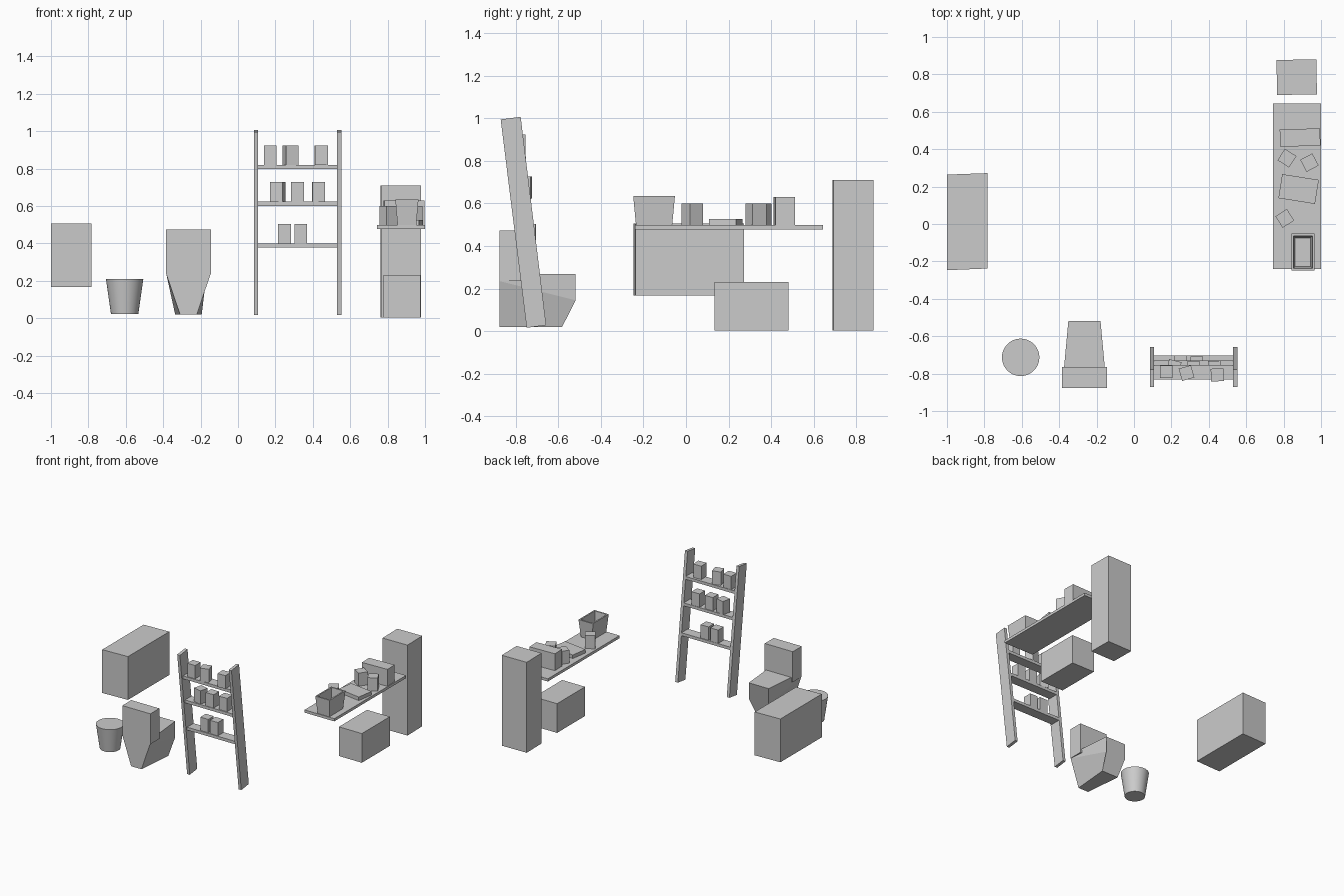
import bpy, bmesh
from math import radians

if "Cube" in bpy.data.objects:
    bpy.data.objects.remove(bpy.data.objects["Cube"])


def loft(name, rings, caps=True):
    """Skin a list of vertex rings of equal length."""
    bm = bmesh.new()
    loops = [[bm.verts.new(p) for p in ring] for ring in rings]
    n = len(rings[0])
    for a, b in zip(loops, loops[1:]):
        for i in range(n):
            j = (i + 1) % n
            bm.faces.new((a[i], a[j], b[j], b[i]))
    if caps:
        bm.faces.new(loops[0][::-1])
        bm.faces.new(loops[-1])
    bmesh.ops.recalc_face_normals(bm, faces=bm.faces)
    mesh = bpy.data.meshes.new(name)
    bm.to_mesh(mesh)
    bm.free()
    ob = bpy.data.objects.new(name, mesh)
    bpy.context.collection.objects.link(ob)
    return ob


def prism(name, outline, z0, z1):
    return loft(name, [[(x, y, z) for x, y in outline] for z in (z0, z1)])


def rect(cx, cy, hx, hy, z):
    return [(cx + sx * hx, cy + sy * hy, z)
            for sx, sy in ((-1, -1), (1, -1), (1, 1), (-1, 1))]


def box(name, x, y, z, rot=0):
    """Box from (min, max) ranges, turned about its own vertical axis."""
    hx, hy = (x[1] - x[0]) / 2, (y[1] - y[0]) / 2
    ob = loft(name, [rect(0, 0, hx, hy, 0), rect(0, 0, hx, hy, z[1] - z[0])])
    ob.location = ((x[0] + x[1]) / 2, (y[0] + y[1]) / 2, z[0])
    ob.rotation_euler.z = radians(rot)
    return ob


def item(name, cx, cy, sx, sy, z0, z1, rot=0):
    return box(name, (cx - sx / 2, cx + sx / 2), (cy - sy / 2, cy + sy / 2), (z0, z1), rot)


# Wall-hung cabinet, slightly skewed
prism("wall_cabinet", [(-1, -.247), (-.784, -.238), (-.784, .272), (-1, .264)], .167, .505)

# Waste bin
bpy.ops.mesh.primitive_cone_add(vertices=48, radius1=.073, radius2=.1, depth=.188,
                                location=(-.606, -.713, .116))
bpy.context.object.name = "waste_bin"
bpy.ops.object.shade_smooth_by_angle()

# Toilet: tank and tapered bowl
TX = -.265
box("toilet_tank", (TX - .121, TX + .121), (-.876, -.765), (.235, .473))


def section(y, levels):
    (zt, wt), (zm, wm), (zb, wb), yb = levels
    return [(TX - wt, y, zt), (TX - wm, y, zm), (TX - wb, yb, zb),
            (TX + wb, yb, zb), (TX + wm, y, zm), (TX + wt, y, zt)]


loft("toilet_bowl", [
    section(-.876, ((.269, .119), (.235, .118), (.02, .045), -.876)),
    section(-.519, ((.269, .086), (.145, .086), (.02, .071), -.582))])

# Leaning ladder shelf: two rails and three boards
RAIL = [(-.871, .995), (-.777, 1.007), (-.657, .028), (-.749, .016)]
for side, x0 in (("left", .085), ("right", .53)):
    loft("ladder_rail_" + side, [[(x, y, z) for y, z in RAIL] for x in (x0, x0 + .023)])

LEVELS = [("lower", .377, -.702, [(.249, -.738, 0), (.335, -.742, 0)]),
          ("middle", .600, -.729, [(.213, -.764, -14), (.318, -.77, 0), (.43, -.766, 2)]),
          ("top", .797, -.753, [(.173, -.79, 0), (.281, -.797, 16), (.445, -.807, 2)])]
for level, z, yf, boxes in LEVELS:
    box("ladder_board_" + level, (.105, .533), (yf - .079, yf), (z, z + .023))
    for i, (cx, cy, rot) in enumerate(boxes):
        item(f"toiletry_{level}_{i + 1}", cx, cy, .068, .068, z + .023, z + .127, rot)

# Tall cupboard and low cabinet
item("tall_cupboard", .87, .785, .213, .187, .004, .71, 1)
item("low_cabinet", .876, .308, .198, .346, .004, .232)

# Long counter board
box("counter_board", (.742, 1), (-.24, .645), (.477, .498))

# Open tapered basket with wall thickness
BX, BY = .903, -.15
loft("basket", [rect(BX, BY, .05, .085, .498), rect(BX, BY, .062, .098, .635),
                rect(BX, BY, .051, .087, .635), rect(BX, BY, .041, .076, .51)])

# Loose things on the counter
item("storage_box", .888, .462, .215, .092, .498, .63, 2)
item("flat_book", .88, .187, .198, .13, .498, .526, -9)
for i, (cx, cy, rot) in enumerate([(.818, .352, -33), (.938, .328, 28), (.806, .03, 33)]):
    item(f"counter_jar_{i + 1}", cx, cy, .073, .073, .498, .6, rot)
